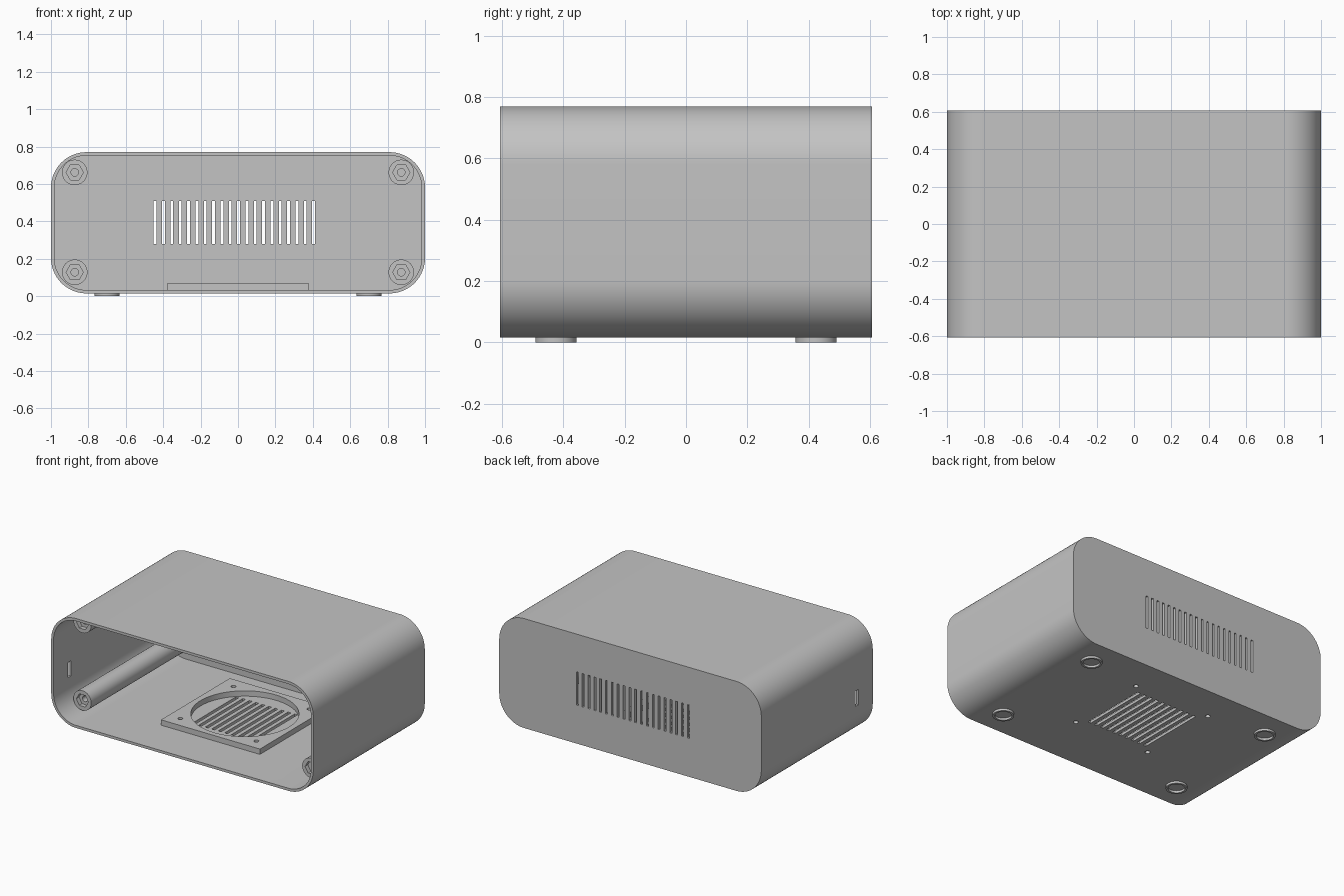
import bpy, bmesh, math

if "Cube" in bpy.data.objects:
    bpy.data.objects.remove(bpy.data.objects["Cube"])

# One plain grey for the whole enclosure
grey = bpy.data.materials.new("plain_grey")
grey.use_nodes = True
colour = (0.55, 0.55, 0.55, 1)
grey.diffuse_color = colour
grey.node_tree.nodes["Principled BSDF"].inputs["Base Color"].default_value = colour

# Main dimensions
HALF_X, HALF_Y, BOTTOM, TOP = 1.0, 0.6075, 0.015, 0.77
WALL, CORNER = 0.018, 0.19
MID_Z = (BOTTOM + TOP) / 2
FLOOR = BOTTOM + WALL
FAN_Y = 0.075


def circle(a, b, r, n=48):
    return [(a + r * math.cos(math.tau * i / n), b + r * math.sin(math.tau * i / n)) for i in range(n)]


def rect(a, b, w, h):
    return [(a - w / 2, b - h / 2), (a + w / 2, b - h / 2), (a + w / 2, b + h / 2), (a - w / 2, b + h / 2)]


def rounded_rect(a, b, w, h, r, n=24):
    pts = []
    for k, (sa, sb) in enumerate([(1, 1), (-1, 1), (-1, -1), (1, -1)]):
        for i in range(n + 1):
            t = math.pi / 2 * (k + i / n)
            pts.append((a + sa * (w / 2 - r) + r * math.cos(t), b + sb * (h / 2 - r) + r * math.sin(t)))
    return pts


def prisms(name, profiles, axis, lo, hi):
    """Extrude closed profiles along an axis into one object."""
    place = {"x": lambda a, b, t: (t, a, b), "y": lambda a, b, t: (a, t, b), "z": lambda a, b, t: (a, b, t)}[axis]
    bm = bmesh.new()
    for pts in profiles:
        near, far = [[bm.verts.new(place(a, b, t)) for a, b in pts] for t in (lo, hi)]
        bm.faces.new(near)
        bm.faces.new(far)
        for i in range(len(pts)):
            j = (i + 1) % len(pts)
            bm.faces.new((near[i], near[j], far[j], far[i]))
    bmesh.ops.recalc_face_normals(bm, faces=bm.faces)
    mesh = bpy.data.meshes.new(name)
    bm.to_mesh(mesh)
    bm.free()
    mesh.materials.append(grey)
    obj = bpy.data.objects.new(name, mesh)
    bpy.context.collection.objects.link(obj)
    return obj


def cut(obj, *cutters):
    """Subtract each cutter, then remove it."""
    for cutter in cutters:
        cutter.hide_render = True
        mod = obj.modifiers.new("cut", "BOOLEAN")
        mod.operation, mod.solver, mod.object = "DIFFERENCE", "EXACT", cutter
        bpy.context.view_layer.update()
        graph = bpy.context.evaluated_depsgraph_get()
        mesh = bpy.data.meshes.new_from_object(obj.evaluated_get(graph))
        obj.modifiers.clear()
        obj.data = mesh
        bpy.data.objects.remove(cutter)


def finish(obj):
    obj.data.shade_smooth()
    obj.data.set_sharp_from_angle(angle=math.radians(30))


def screw_holes():
    holes = [circle(sx * 0.29, FAN_Y + sy * 0.29, 0.016, 20) for sx in (-1, 1) for sy in (-1, 1)]
    return prisms("screw_cutter", holes, "z", -0.1, 0.2)


# Rounded housing, open at the front, closed at the back
w, h = 2 * HALF_X, TOP - BOTTOM
housing = prisms("housing", [rounded_rect(0, MID_Z, w, h, CORNER)], "y", -HALF_Y, HALF_Y)
cavity = rounded_rect(0, MID_Z, w - 2 * WALL, h - 2 * WALL, CORNER - WALL)
back_vents = [rect(-0.443 + i * 0.0446, 0.395, 0.015, 0.23) for i in range(20)]
floor_vents = [rect(-0.223 + i * 0.0495, FAN_Y, 0.022, 0.48) for i in range(10)]
cut(housing,
    prisms("cavity_cutter", [cavity], "y", -1, HALF_Y - WALL),
    prisms("back_vent_cutter", back_vents, "y", 0.5, 0.7),
    prisms("floor_vent_cutter", floor_vents, "z", -0.1, 0.1),
    screw_holes(),
    prisms("side_slot_cutter", [rect(-0.435, 0.308, 0.034, 0.105)], "x", -1.1, -0.9))
finish(housing)

# Square fan mount on the floor
fan_mount = prisms("fan_mount", [rect(0, FAN_Y, 0.755, 0.75)], "z", FLOOR, 0.07)
cut(fan_mount,
    prisms("fan_opening_cutter", [circle(0, FAN_Y, 0.338, 96)], "z", -0.1, 0.2),
    screw_holes())
finish(fan_mount)

# Corner screw posts with hexagonal nut pockets
for side, sx in (("right", -1), ("left", 1)):
    for level, z in (("lower", 0.128), ("upper", 0.662)):
        x = sx * 0.873
        post = prisms(f"{level}_{side}_post", [circle(x, z, 0.068)], "y", -0.45, HALF_Y - WALL)
        cut(post,
            prisms("nut_cutter", [circle(x, z, 0.046, 6)], "y", -0.5, -0.42),
            prisms("bolt_cutter", [circle(x, z, 0.02, 24)], "y", -0.5, -0.1))
        finish(post)

# Ring feet
for side, sx in (("right", -1), ("left", 1)):
    for end, sy in (("front", -1), ("back", 1)):
        x, y = sx * 0.7, sy * 0.425
        foot = prisms(f"{end}_{side}_foot", [circle(x, y, 0.067)], "z", 0, BOTTOM)
        cut(foot, prisms("foot_cutter", [circle(x, y, 0.053)], "z", -0.1, 0.1))
        finish(foot)
